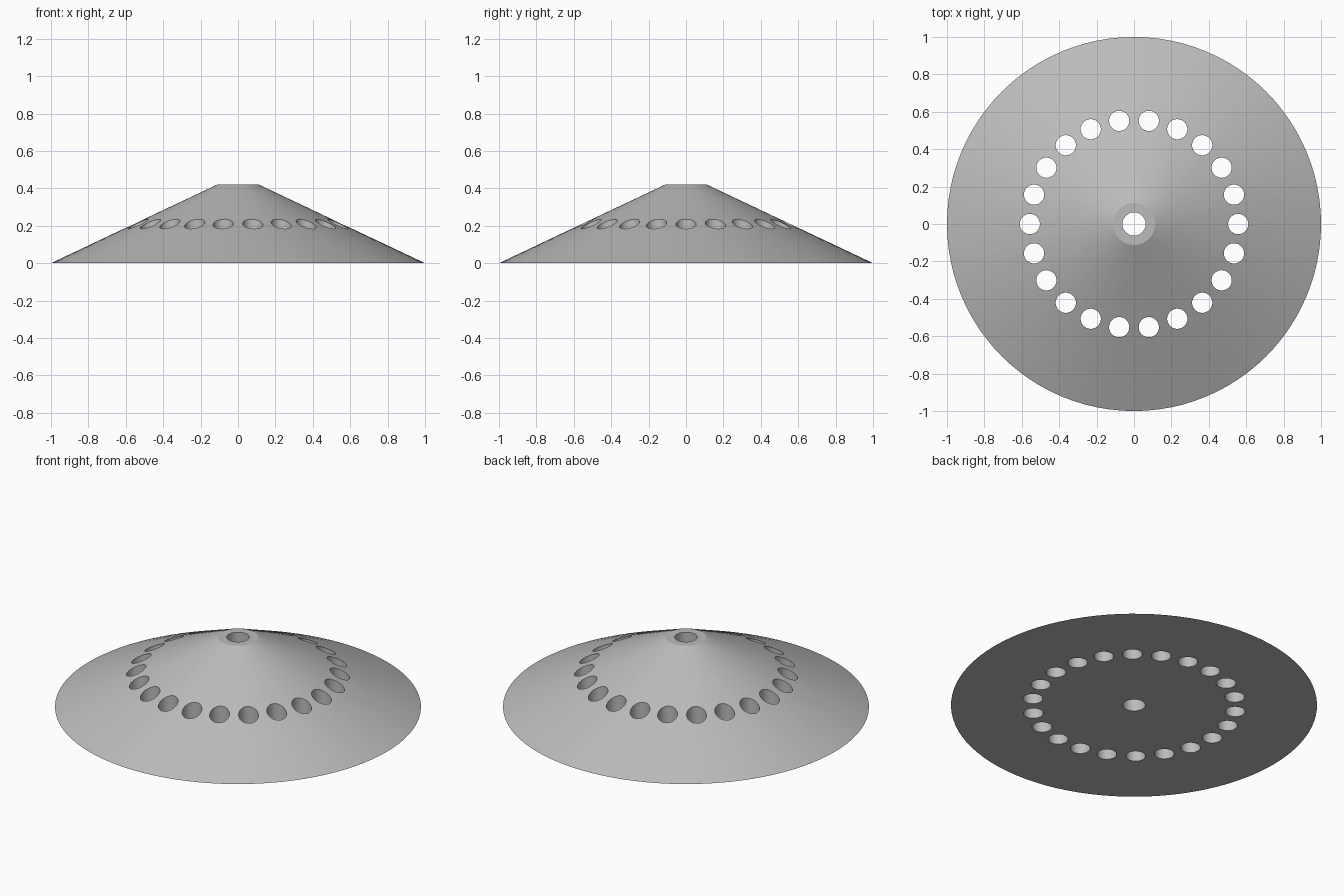
import bpy
from math import cos, sin, tau

cube = bpy.data.objects.get("Cube")
if cube:
    bpy.data.objects.remove(cube, do_unlink=True)

HEIGHT = 0.42
HOLES = 22
RING_RADIUS = 0.557

# Single grey material
grey = bpy.data.materials.new("grey")
grey.use_nodes = True
colour = (0.5, 0.5, 0.5, 1)
grey.diffuse_color = colour
grey.node_tree.nodes["Principled BSDF"].inputs["Base Color"].default_value = colour


def cutter(name, radius, x, y):
    """Vertical cylinder that drills right through the cone."""
    bpy.ops.mesh.primitive_cylinder_add(
        vertices=48, radius=radius, depth=1, location=(x, y, HEIGHT / 2))
    obj = bpy.context.object
    obj.name = name
    obj.hide_render = True
    obj.data.materials.append(grey)
    return obj


# Solid truncated cone
bpy.ops.mesh.primitive_cone_add(
    vertices=96, radius1=1, radius2=0.112, depth=HEIGHT,
    location=(0, 0, HEIGHT / 2))
body = bpy.context.object
body.name = "perforated_cone"
body.data.materials.append(grey)

# Central bore and the ring of holes
cutters = [cutter("bore_cutter", 0.062, 0, 0)]
for i in range(HOLES):
    a = tau * i / HOLES
    cutters.append(cutter("hole_cutter", 0.054,
                          RING_RADIUS * cos(a), RING_RADIUS * sin(a)))

# Join the cutters and drill them in one go
bpy.ops.object.select_all(action="DESELECT")
for c in cutters:
    c.select_set(True)
bpy.context.view_layer.objects.active = cutters[0]
bpy.ops.object.join()
drill = bpy.context.object

bpy.ops.object.select_all(action="DESELECT")
body.select_set(True)
bpy.context.view_layer.objects.active = body
mod = body.modifiers.new("drill_holes", "BOOLEAN")
mod.operation = "DIFFERENCE"
mod.solver = "EXACT"
mod.object = drill
bpy.ops.object.modifier_apply(modifier=mod.name)
bpy.data.objects.remove(drill, do_unlink=True)

# Rounded walls, crisp rims
bpy.ops.object.shade_smooth_by_angle(angle=0.35)
